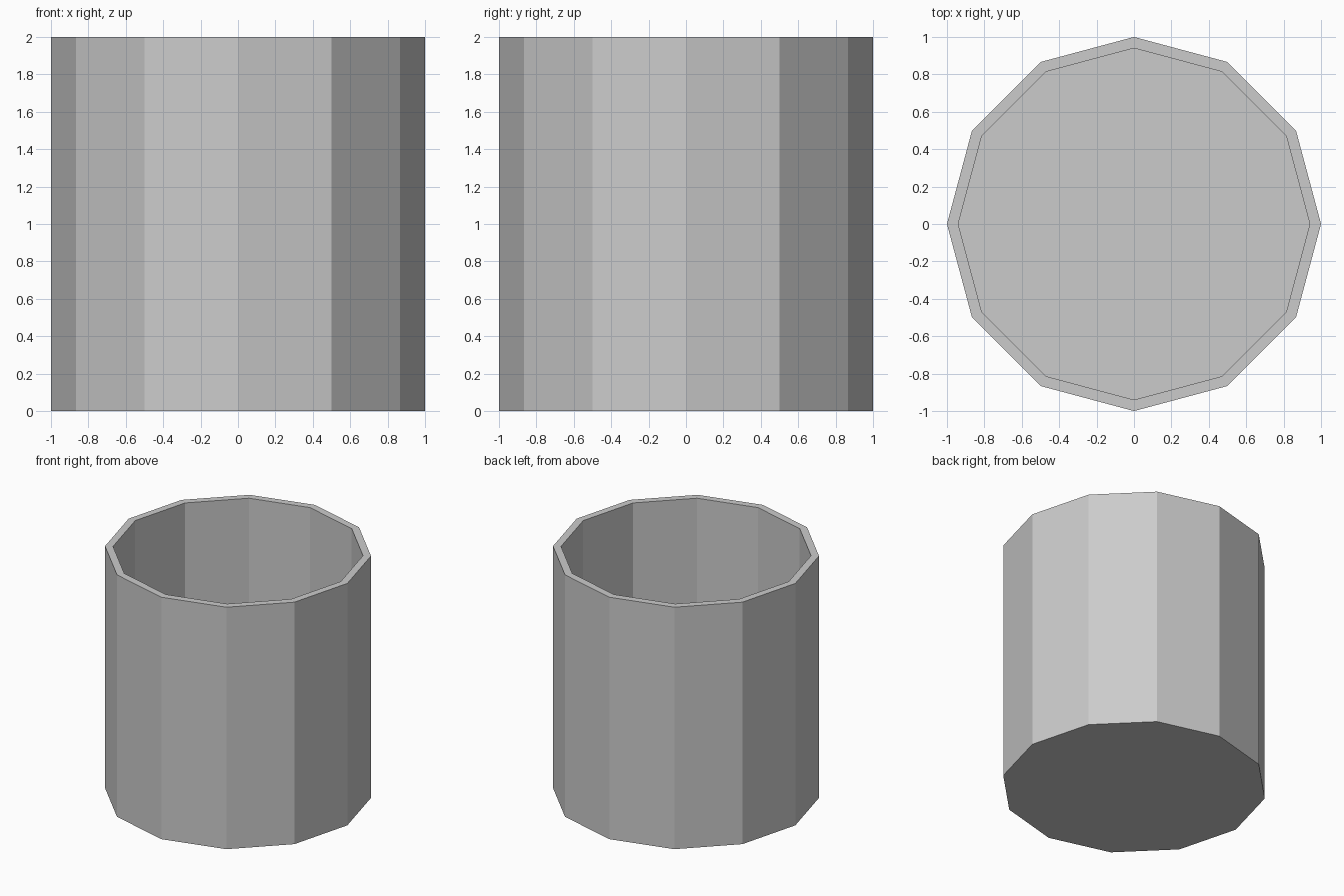
import bpy, bmesh
from math import cos, sin, pi

if "Cube" in bpy.data.objects:
    bpy.data.objects.remove(bpy.data.objects["Cube"])

SIDES = 12
# (radius, height) profile: outer base, outer rim, inner rim, inner floor
PROFILE = [(1.0, 0.0), (1.0, 2.0), (0.94, 2.0), (0.94, 0.06)]

bm = bmesh.new()
rings = [[bm.verts.new((r * cos(2 * pi * i / SIDES), r * sin(2 * pi * i / SIDES), z))
          for i in range(SIDES)] for r, z in PROFILE]

# Outer wall, rim and inner wall
for a, b in zip(rings, rings[1:]):
    for i in range(SIDES):
        j = (i + 1) % SIDES
        bm.faces.new((a[i], a[j], b[j], b[i]))

# Underside and inner floor
bm.faces.new(rings[0][::-1])
bm.faces.new(rings[-1])
bmesh.ops.recalc_face_normals(bm, faces=bm.faces)

mesh = bpy.data.meshes.new("cup")
bm.to_mesh(mesh)
bm.free()
bpy.context.collection.objects.link(bpy.data.objects.new("cup", mesh))
